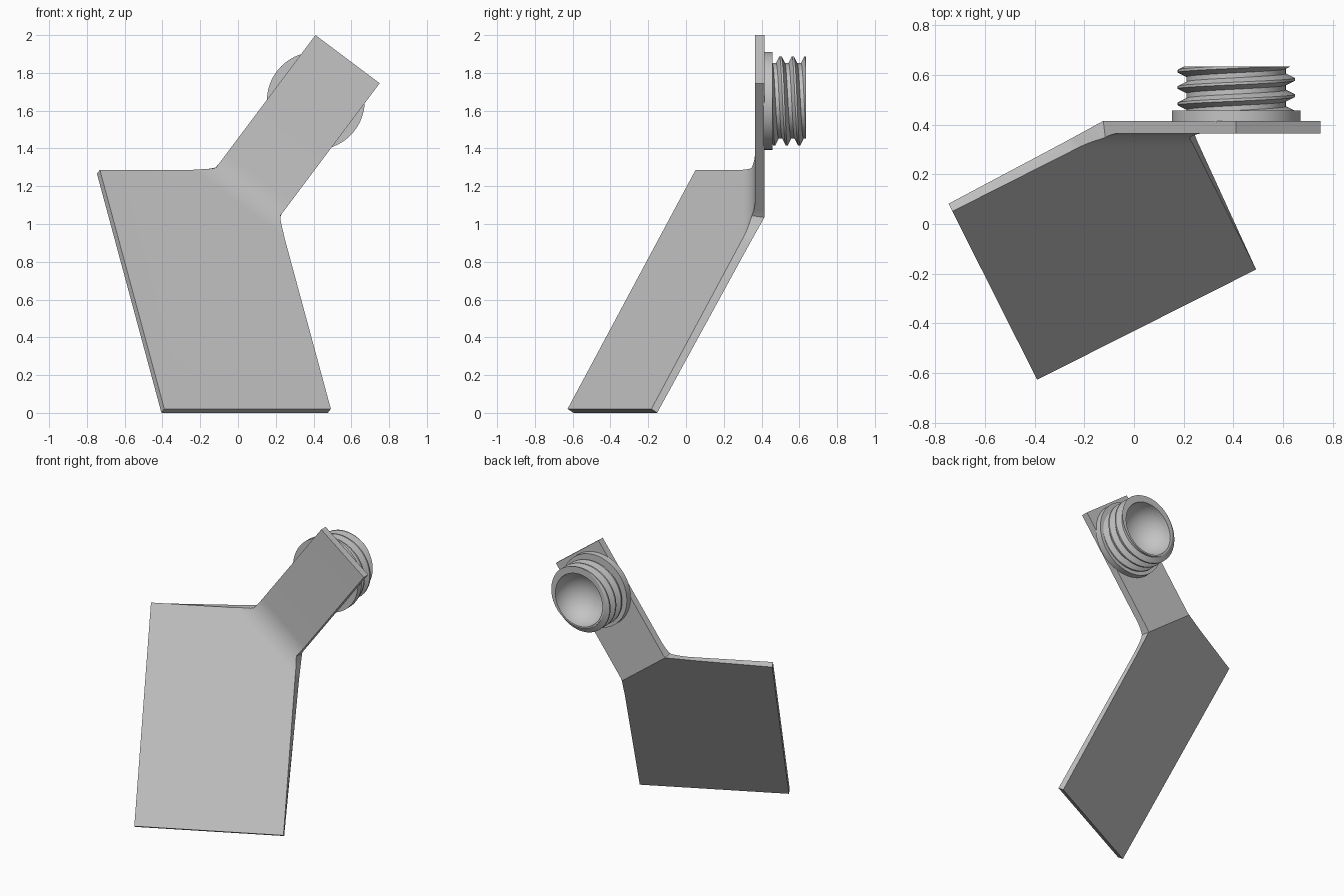
import bpy, bmesh, math
from mathutils import Vector

cube = bpy.data.objects.get("Cube")
if cube:
    bpy.data.objects.remove(cube, do_unlink=True)

grey = bpy.data.materials.new("light_grey")
grey.use_nodes = True
colour = (0.55, 0.55, 0.55, 1)
grey.diffuse_color = colour
grey.node_tree.nodes["Principled BSDF"].inputs["Base Color"].default_value = colour


def finish(bm, name):
    bmesh.ops.remove_doubles(bm, verts=bm.verts, dist=0.0002)
    bmesh.ops.recalc_face_normals(bm, faces=bm.faces)
    mesh = bpy.data.meshes.new(name)
    bm.to_mesh(mesh)
    bm.free()
    obj = bpy.data.objects.new(name, mesh)
    bpy.context.collection.objects.link(obj)
    mesh.materials.append(grey)
    bpy.ops.object.select_all(action='DESELECT')
    obj.select_set(True)
    bpy.context.view_layer.objects.active = obj
    bpy.ops.object.shade_smooth_by_angle(angle=math.radians(25))
    return obj


# Bent sheet: tilted plate, rounded inner bend and slanted arm
BEND = math.radians(40)
CB, SB = math.cos(BEND), math.sin(BEND)
FRONT, BACK, PLATE_T = 0.365, 0.415, 0.04
BEND_S, ARM_END, TANGENT = 0.964, 1.846, 0.10
LEFT, RIGHT = -0.872, -0.447
normal = Vector((0.6 * SB, -CB, 0.8 * SB))


def arm_point(s, v, y):
    # s runs along the arm, v across it
    return Vector((0.6 * s + 0.8 * v, y, 0.8 * s - 0.6 * v))


def row(s, y):
    flare = max(0, BEND_S - s) / CB * 0.9
    return arm_point(s, LEFT - flare, y), arm_point(s, RIGHT + flare, y)


STEPS = 10
radius = TANGENT / math.tan(BEND / 2)
front_rows, back_rows = [], []
low = (BEND_S - TANGENT * CB, FRONT - TANGENT * SB)
low_back = (low[0] - PLATE_T * SB, low[1] + PLATE_T * CB)
fold, high = (0.961, BACK), (BEND_S + TANGENT, BACK)
for i in range(STEPS + 1):
    a = BEND * (1 - i / STEPS)
    front_rows.append(row(BEND_S + TANGENT - radius * math.sin(a),
                          FRONT - radius * (1 - math.cos(a))))
    f = 2 * i / STEPS
    p, q, f = (low_back, fold, f) if f <= 1 else (fold, high, f - 1)
    back_rows.append(row(p[0] + (q[0] - p[0]) * f, p[1] + (q[1] - p[1]) * f))
front_rows.append(row(ARM_END, FRONT))
back_rows.append(row(ARM_END, BACK))

corner = Vector((-0.39, -0.627, 0.021))
across = Vector((CB, 0.6 * SB, 0)).normalized() * 0.987
upward = normal.cross(across).normalized() * 1.476
plate_front = [corner + upward, corner, corner + across]
plate_back = [p - normal * PLATE_T for p in plate_front]

bm = bmesh.new()
outlines = []
for plate, rows in ((plate_front, front_rows), (plate_back, back_rows)):
    pv = [bm.verts.new(p) for p in plate]
    rv = [[bm.verts.new(p) for p in pair] for pair in rows]
    bm.faces.new(pv + [rv[0][1], rv[0][0]])
    for a, b in zip(rv, rv[1:]):
        bm.faces.new((a[0], a[1], b[1], b[0]))
    outlines.append(pv + [r[1] for r in rv] + [r[0] for r in reversed(rv)])
fo, bo = outlines
for i in range(len(fo)):
    j = (i + 1) % len(fo)
    bm.faces.new((fo[i], fo[j], bo[j], bo[i]))
finish(bm, "bent_plate")

# Round parts share an axis along y
CX, CZ, SEG = 0.412, 1.652, 72


def round_point(r, t, y):
    return Vector((CX + r * math.sin(t), y, CZ + r * math.cos(t)))


def lathe(name, column):
    bm = bmesh.new()
    cols = []
    for j in range(SEG + 1):
        t = 2 * math.pi * j / SEG
        cols.append([bm.verts.new(round_point(r, t, y)) for r, y in column(t)])
    for a, b in zip(cols, cols[1:]):
        for k in range(len(a) - 1):
            bm.faces.new((a[k], a[k + 1], b[k + 1], b[k]))
    bmesh.ops.remove_doubles(bm, verts=bm.verts, dist=0.0002)
    bmesh.ops.dissolve_degenerate(bm, edges=bm.edges, dist=0.0002)
    return finish(bm, name)


# Collar against the arm
COLLAR_TOP, LIP = 0.457, 0.635
lathe("collar", lambda t: [(0, 0.41), (0.259, 0.41), (0.259, COLLAR_TOP), (0, COLLAR_TOP)])

# Threaded neck with a bowl-shaped hollow
PITCH, CREST_Y, ROOT, CREST = 0.066, 0.50, 0.2, 0.236
PHASES = (-0.35, -0.08, 0.08, 0.35)


def thread_radius(y, t):
    phase = (y - CREST_Y) / PITCH - t / (2 * math.pi)
    d = abs(phase - round(phase))
    f = (PHASES[3] - d) / (PHASES[3] - PHASES[2])
    return ROOT + (CREST - ROOT) * min(1, max(0, f))


def neck_column(t):
    pts = []
    for turn in range(-3, 4):
        for ph in PHASES:
            y = CREST_Y + PITCH * (turn + ph + t / (2 * math.pi))
            y = min(LIP, max(COLLAR_TOP, y))
            pts.append((thread_radius(y, t), y))
    for k in range(13):
        a = math.pi / 2 * k / 12
        pts.append((0.188 * math.cos(a), LIP - 0.172 * math.sin(a)))
    return pts


lathe("threaded_neck", neck_column)
